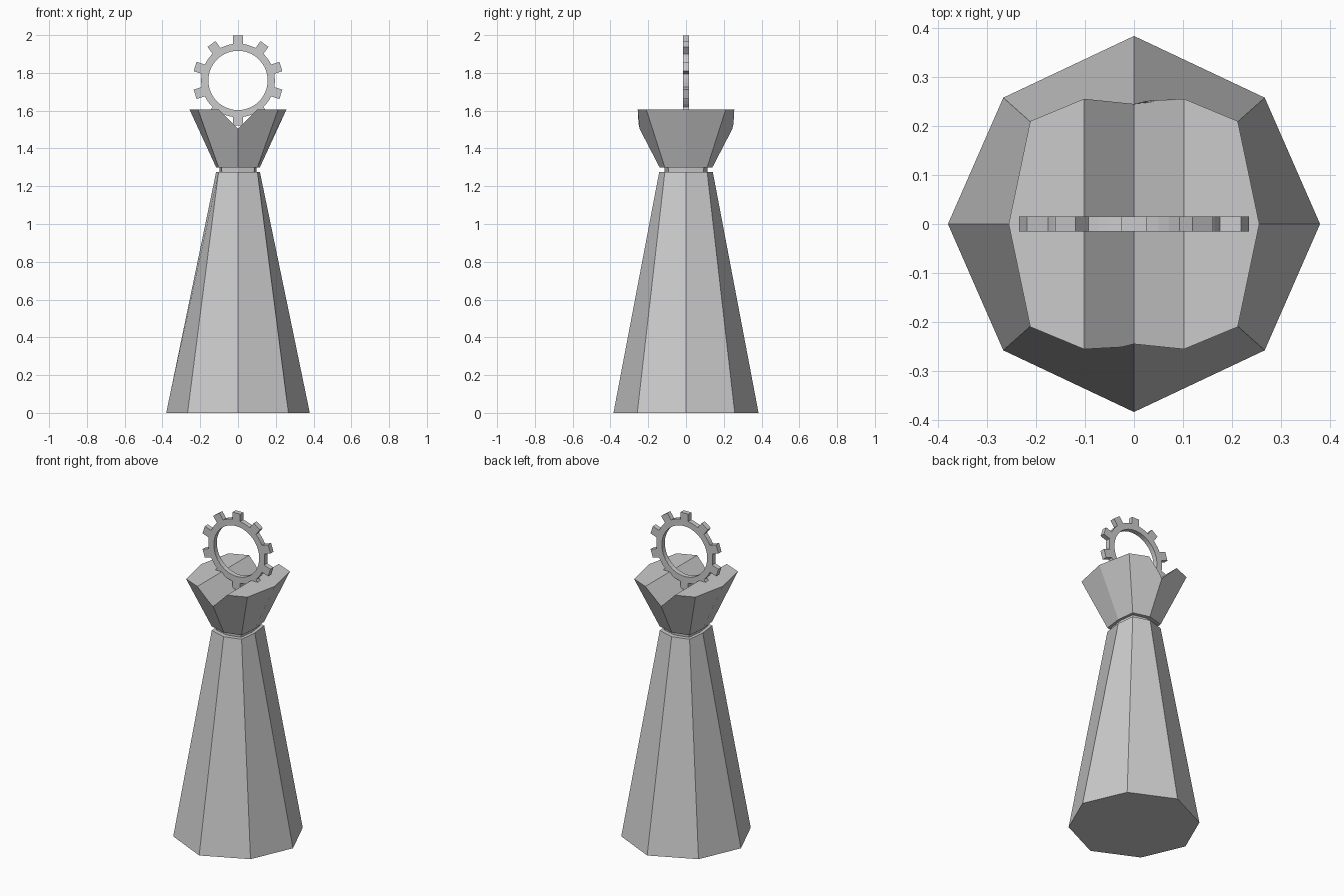
import bpy, bmesh
from math import sin, cos, radians, asin

if "Cube" in bpy.data.objects:
    bpy.data.objects.remove(bpy.data.objects["Cube"])


def finish(name, bm):
    bmesh.ops.recalc_face_normals(bm, faces=bm.faces[:])
    mesh = bpy.data.meshes.new(name)
    bm.to_mesh(mesh)
    bm.free()
    obj = bpy.data.objects.new(name, mesh)
    bpy.context.collection.objects.link(obj)
    return obj


def octagon(side, corner, front):
    """Eight points: x radius, (x, y) of the diagonal corner, y radius."""
    a, b = corner
    return [(side, 0), (a, b), (0, front), (-a, b),
            (-side, 0), (-a, -b), (0, -front), (a, -b)]


def loft(name, levels):
    """Closed solid through (z, outline) levels."""
    bm = bmesh.new()
    rings = [[bm.verts.new((x, y, z)) for x, y in pts] for z, pts in levels]
    for lo, hi in zip(rings, rings[1:]):
        n = len(lo)
        for i in range(n):
            j = (i + 1) % n
            bm.faces.new((lo[i], lo[j], hi[j], hi[i]))
    bm.faces.new(rings[0][::-1])
    bm.faces.new(rings[-1])
    return finish(name, bm)


# Tapered eight-sided body
loft("body", [(0.0, octagon(0.38, (0.267, 0.258), 0.384)),
              (1.275, octagon(0.116, (0.103, 0.112), 0.142))])

# Narrow neck ring
loft("neck", [(1.265, octagon(0.096, (0.085, 0.092), 0.112)),
              (1.31, octagon(0.1, (0.088, 0.095), 0.116))])

# Flared crown
crown = loft("crown", [(1.3, octagon(0.116, (0.103, 0.112), 0.14)),
                       (1.605, octagon(0.256, (0.212, 0.21), 0.298))])

# V groove cut through the crown from front to back
bm = bmesh.new()
groove = [(0, 1.503), (0.13, 1.633), (-0.13, 1.633)]
near, far = [[bm.verts.new((x, y, z)) for x, z in groove] for y in (-0.5, 0.5)]
bm.faces.new(near)
bm.faces.new(far[::-1])
for i in range(3):
    j = (i + 1) % 3
    bm.faces.new((near[i], far[i], far[j], near[j]))
cutter = finish("groove_cutter", bm)
cutter.hide_render = True
mod = crown.modifiers.new("groove", 'BOOLEAN')
mod.operation, mod.solver, mod.object = 'DIFFERENCE', 'EXACT', cutter
bpy.context.view_layer.objects.active = crown
bpy.ops.object.modifier_apply(modifier=mod.name)
bpy.data.objects.remove(cutter)

# Upright gear ring with ten teeth
CENTRE, INNER, ROOT, TIP = 1.76, 0.157, 0.195, 0.24
HALF_WIDTH, HALF_THICK, TEETH = 0.026, 0.015, 10
root_half, tip_half = asin(HALF_WIDTH / ROOT), asin(HALF_WIDTH / TIP)
pitch = radians(360 / TEETH)
gap = pitch - 2 * root_half

bm = bmesh.new()


def point(r, a):
    return bm.verts.new((r * sin(a), -HALF_THICK, CENTRE + r * cos(a)))


angles = []
for t in range(TEETH):
    c = t * pitch
    angles += [c - root_half, c, c + root_half,
               c + root_half + gap / 3, c + root_half + gap * 2 / 3]
inner = [point(INNER, a) for a in angles]
outer = [point(ROOT, a) for a in angles]
n = len(angles)
for i in range(n):
    j = (i + 1) % n
    bm.faces.new((inner[i], inner[j], outer[j], outer[i]))
for t in range(TEETH):
    c, k = t * pitch, t * 5
    left, right = point(TIP, c - tip_half), point(TIP, c + tip_half)
    bm.faces.new((outer[k], outer[k + 1], outer[k + 2], right, left))
result = bmesh.ops.extrude_face_region(bm, geom=bm.faces[:], use_keep_orig=True)
moved = [g for g in result["geom"] if isinstance(g, bmesh.types.BMVert)]
bmesh.ops.translate(bm, verts=moved, vec=(0, 2 * HALF_THICK, 0))
finish("gear", bm)
